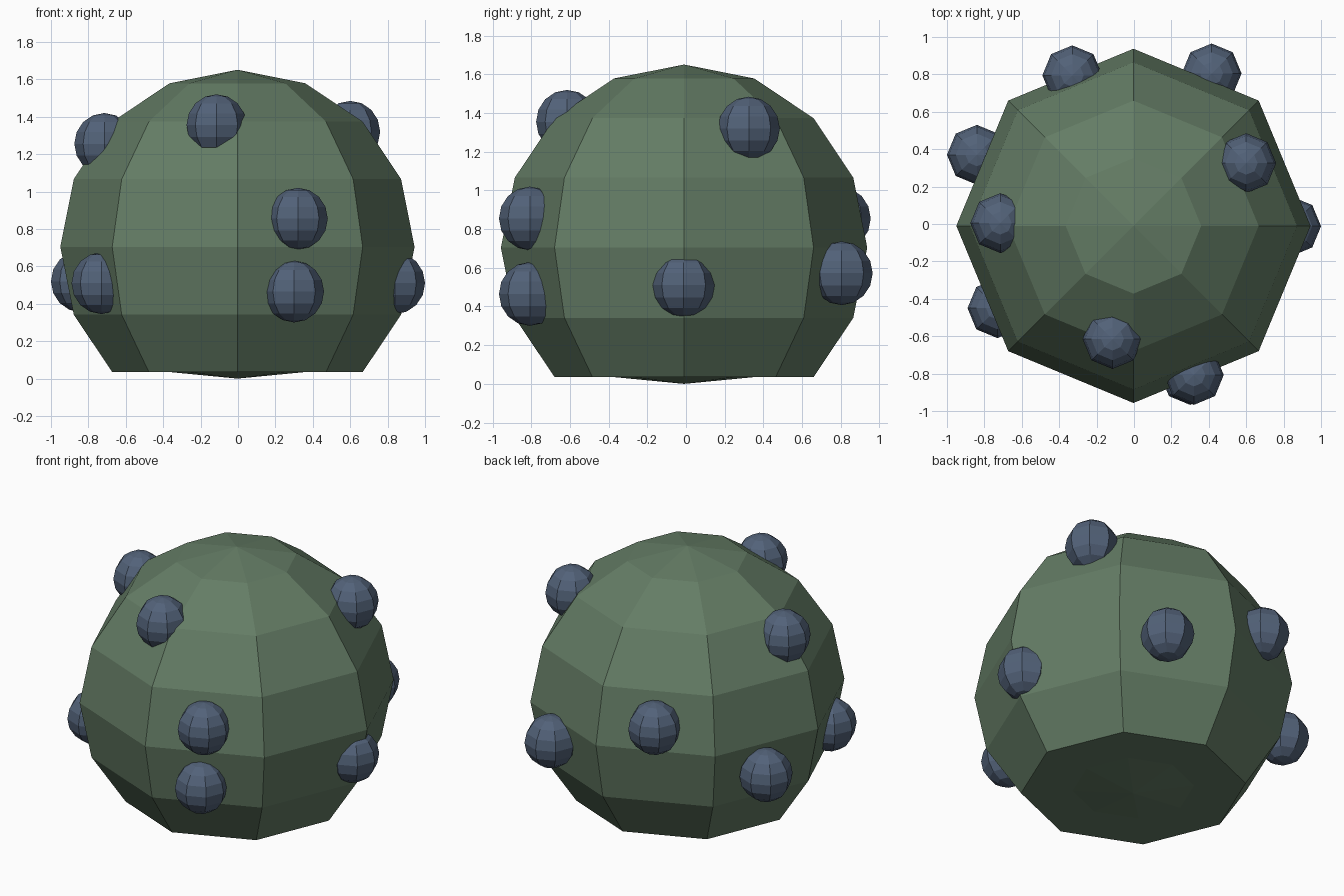
import bpy, bmesh
from mathutils import Matrix, Vector

if "Cube" in bpy.data.objects:
    bpy.data.objects.remove(bpy.data.objects["Cube"])


def material(name, color):
    m = bpy.data.materials.new(name)
    m.diffuse_color = (*color, 1)
    m.use_nodes = True
    m.node_tree.nodes["Principled BSDF"].inputs["Base Color"].default_value = m.diffuse_color
    return m


def ball(name, center, radius, mat, z_scale=1.0, edit=None):
    """Flat-faced 8 x 8 sphere with its pole along z."""
    bm = bmesh.new()
    bmesh.ops.create_uvsphere(bm, u_segments=8, v_segments=8, radius=radius)
    bmesh.ops.transform(bm, verts=bm.verts,
                        matrix=Matrix.Translation(Vector(center)) @ Matrix.Diagonal((1, 1, z_scale, 1)))
    if edit:
        edit(bm)
    mesh = bpy.data.meshes.new(name)
    bm.to_mesh(mesh)
    bm.free()
    mesh.materials.append(mat)
    obj = bpy.data.objects.new(name, mesh)
    bpy.context.collection.objects.link(obj)
    return obj


green = material("moss green", (0.127, 0.202, 0.130))
blue = material("slate blue", (0.085, 0.122, 0.190))


# Flatten the underside, leaving the pole as a shallow point on the ground
def flatten(bm):
    for v in bm.verts:
        if v.co.z < 0.1:
            at_pole = abs(v.co.x - BODY[0]) < 0.01 and abs(v.co.y - BODY[1]) < 0.01
            v.co.z = 0.0 if at_pole else 0.035


BODY = (-0.003, -0.01, 0.704)
ball("body", BODY, 0.947, green, edit=flatten)

# Bumps half sunk into the body
bumps = [
    (-0.115, -0.615, 1.355),
    (0.32, -0.807, 0.855),
    (0.30, -0.807, 0.465),
    (0.60, 0.325, 1.32),
    (-0.715, 0.005, 1.255),
    (-0.73, -0.45, 0.51),
    (-0.84, 0.37, 0.52),
    (0.84, -0.012, 0.51),
    (0.415, 0.805, 0.572),
    (-0.33, 0.795, 0.855),
]
for i, p in enumerate(bumps, 1):
    ball(f"bump_{i}", p, 0.16, blue, z_scale=1.03)
